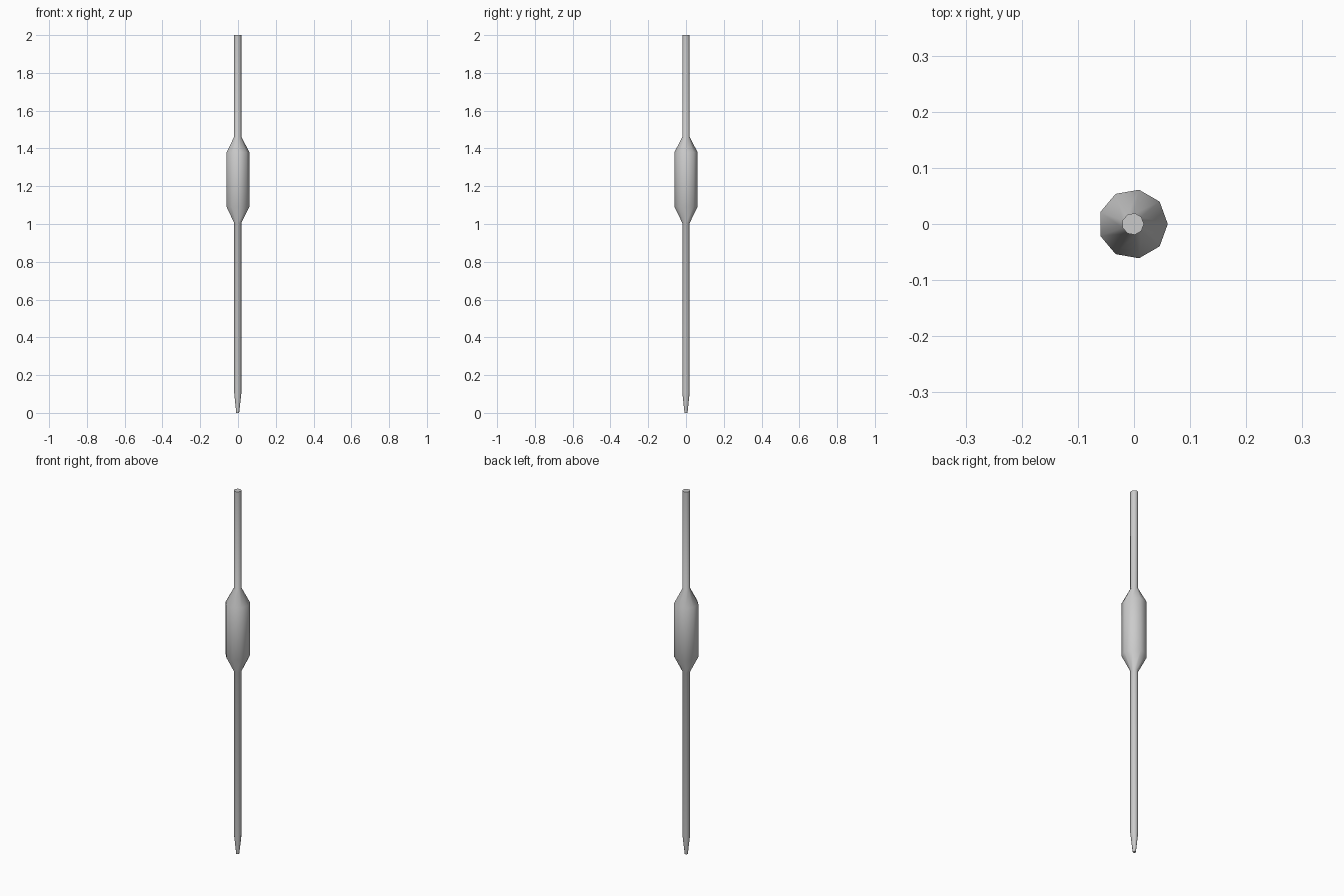
import bpy, bmesh
from math import cos, sin, pi, radians

if "Cube" in bpy.data.objects:
    bpy.data.objects.remove(bpy.data.objects["Cube"])

SIDES = 9
OFFSET_X = -0.0018  # centres the odd-sided outline on x = 0

# (radius, height) from the drop tip up to the mouth
profile = [
    (0.008, 0.0), (0.0195, 0.105),    # tapered tip
    (0.0195, 1.005),                  # lower stem
    (0.062, 1.09), (0.062, 1.38),     # bulb
    (0.0195, 1.462), (0.0195, 2.0),   # upper stem
]


def lathe(name, points):
    bm = bmesh.new()
    rings = [[bm.verts.new((OFFSET_X + r * cos(2 * pi * i / SIDES),
                            r * sin(2 * pi * i / SIDES), z))
              for i in range(SIDES)] for r, z in points]
    for low, high in zip(rings, rings[1:]):
        for i in range(SIDES):
            j = (i + 1) % SIDES
            bm.faces.new((low[i], low[j], high[j], high[i]))
    # end caps
    bm.faces.new(rings[0][::-1])
    bm.faces.new(rings[-1])
    mesh = bpy.data.meshes.new(name)
    bm.to_mesh(mesh)
    bm.free()
    obj = bpy.data.objects.new(name, mesh)
    bpy.context.collection.objects.link(obj)
    return obj


# Glass pipette body, smooth around its sides with crisp end caps
pipette = lathe("pipette", profile)
bpy.context.view_layer.objects.active = pipette
pipette.select_set(True)
bpy.ops.object.shade_smooth_by_angle(angle=radians(50))
